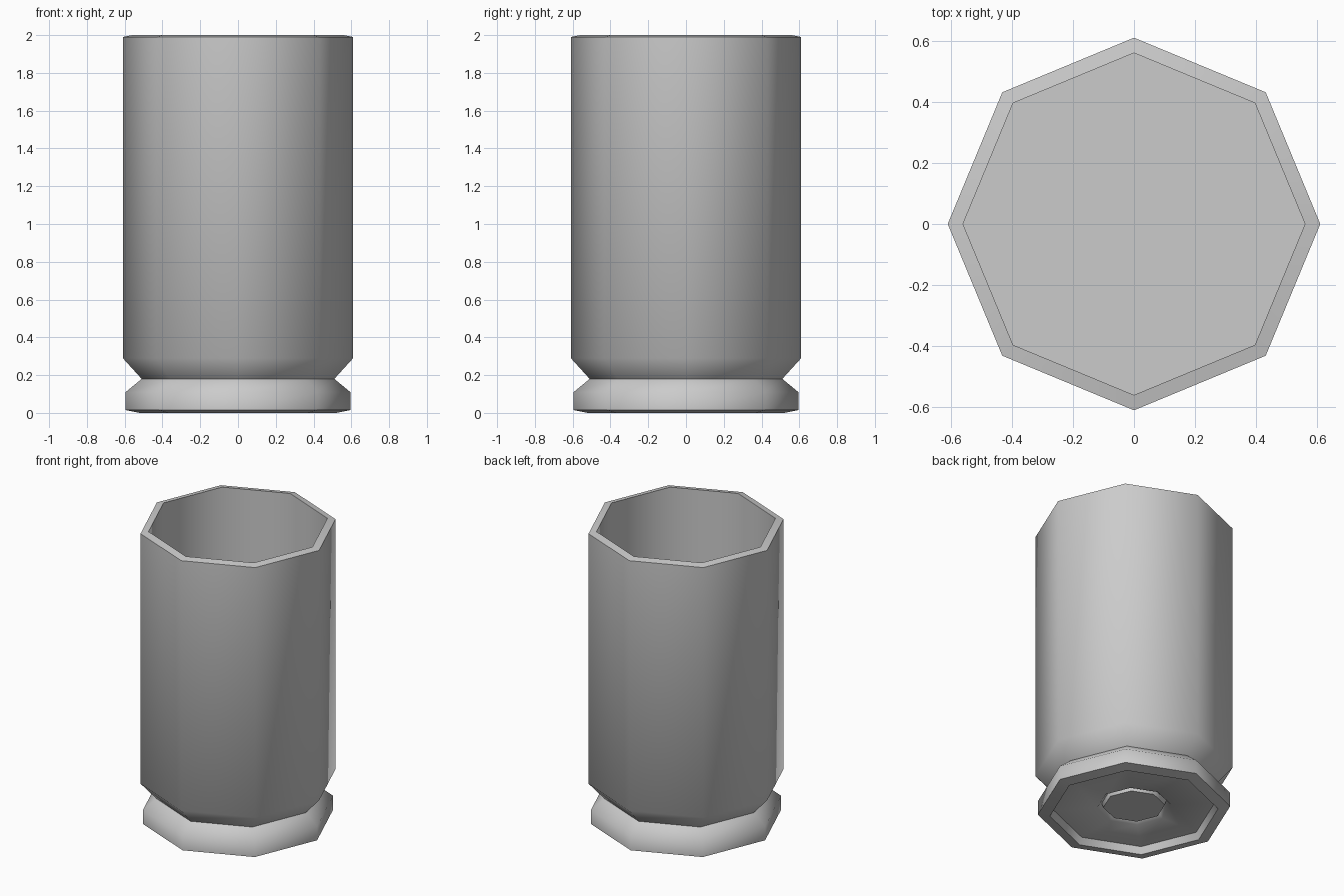
import bpy
import bmesh
import math

cube = bpy.data.objects.get("Cube")
if cube:
    bpy.data.objects.remove(cube, do_unlink=True)

SIDES = 8

metal = bpy.data.materials.new("grey_metal")
metal.use_nodes = True
GREY = (0.6, 0.6, 0.6, 1.0)
metal.diffuse_color = GREY
metal.node_tree.nodes["Principled BSDF"].inputs["Base Color"].default_value = GREY


def lathe(name, profile):
    """Turn an (r, z) profile, listed from the lower centre outwards and up."""
    bm = bmesh.new()
    rings = []
    for r, z in profile:
        if r == 0:
            rings.append([bm.verts.new((0, 0, z))] * SIDES)
        else:
            rings.append([bm.verts.new((r * math.cos(i * math.tau / SIDES),
                                        r * math.sin(i * math.tau / SIDES), z))
                          for i in range(SIDES)])
    for low, high in zip(rings, rings[1:]):
        for i in range(SIDES):
            j = (i + 1) % SIDES
            corners = dict.fromkeys((low[i], low[j], high[j], high[i]))
            bm.faces.new(list(corners))
    bmesh.ops.recalc_face_normals(bm, faces=bm.faces)
    # Merge the flat centre fans into single polygons
    bmesh.ops.dissolve_verts(bm, verts=[v for v in bm.verts if v.co.xy.length < 0.001])
    mesh = bpy.data.meshes.new(name)
    bm.to_mesh(mesh)
    bm.free()
    mesh.materials.append(metal)
    obj = bpy.data.objects.new(name, mesh)
    bpy.context.collection.objects.link(obj)
    bpy.ops.object.select_all(action='DESELECT')
    obj.select_set(True)
    bpy.context.view_layer.objects.active = obj
    bpy.ops.object.shade_smooth_by_angle(angle=math.radians(60))
    return obj


# Hollow casing in one piece: base cap, groove, foot ring, neck, wall and inside
lathe("casing", [
    (0, 0.045), (0.19, 0.045),                  # centre cap
    (0.2, 0.075), (0.228, 0.045),               # ring groove
    (0.5, 0.045), (0.52, 0.0),                  # recessed underside
    (0.595, 0.015), (0.595, 0.11),              # foot ring
    (0.51, 0.18), (0.61, 0.29),                 # neck
    (0.61, 1.99), (0.56, 2.0),                  # wall and rim
    (0.56, 0.29), (0, 0.29),                    # inside wall and floor
])
